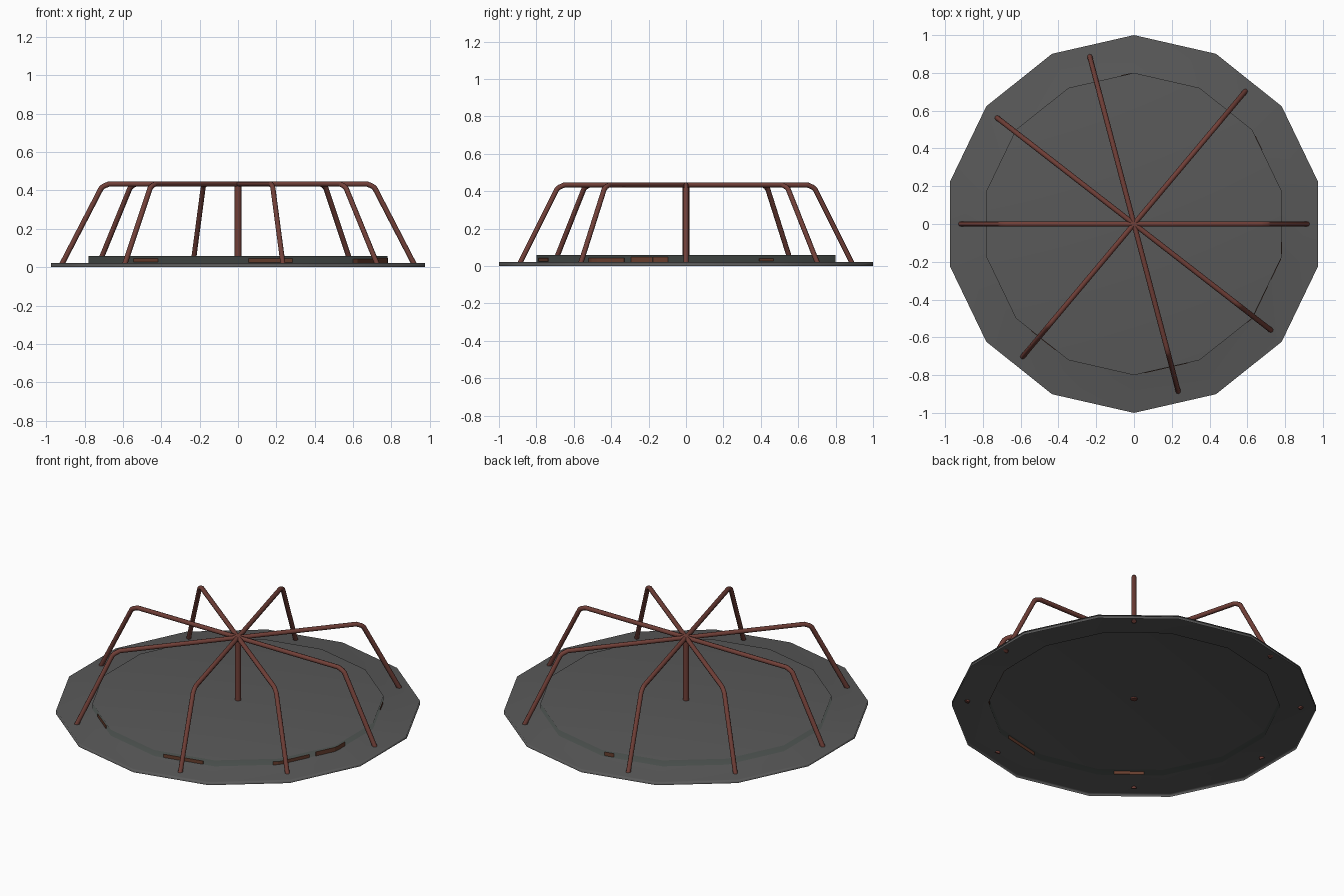
import bpy, bmesh, math
from mathutils import Vector

if "Cube" in bpy.data.objects:
    bpy.data.objects.remove(bpy.data.objects["Cube"])

SIDES = 14


def material(name, rgb):
    m = bpy.data.materials.new(name)
    m.diffuse_color = (*rgb, 1)
    m.use_nodes = True
    m.node_tree.nodes["Principled BSDF"].inputs["Base Color"].default_value = m.diffuse_color
    return m


deck_grey = material("deck_grey", (0.100, 0.100, 0.100))
step_grey = material("step_grey_green", (0.076, 0.088, 0.082))
rust = material("rust_brown", (0.135, 0.048, 0.027))
pipe_red = material("pipe_red_brown", (0.165, 0.050, 0.039))


def finish(bm, name, mats):
    mesh = bpy.data.meshes.new(name)
    bm.to_mesh(mesh)
    bm.free()
    for m in mats:
        mesh.materials.append(m)
    ob = bpy.data.objects.new(name, mesh)
    bpy.context.collection.objects.link(ob)
    return ob


# Round platform: skirt, flange, step wall and raised top in one open sheet
bm = bmesh.new()
rings = []
for r, z in [(1.0, 0.0), (1.0, 0.022), (0.8, 0.022), (0.8, 0.058)]:
    ring = []
    for i in range(SIDES):
        a = math.pi / 2 + i * math.tau / SIDES
        ring.append(bm.verts.new((r * math.cos(a), r * math.sin(a), z)))
    rings.append(ring)
for k in range(3):
    for i in range(SIDES):
        j = (i + 1) % SIDES
        f = bm.faces.new((rings[k][i], rings[k][j], rings[k + 1][j], rings[k + 1][i]))
        f.material_index = 1 if k == 2 else 0
centre = bm.verts.new((0, 0, 0.058))
for i in range(SIDES):
    bm.faces.new((rings[3][i], rings[3][(i + 1) % SIDES], centre))
for f in bm.faces:
    f.smooth = True
platform = finish(bm, "platform", [deck_grey, step_grey])
wn = platform.modifiers.new("soft_normals", 'WEIGHTED_NORMAL')
wn.mode = 'FACE_AREA'
wn.keep_sharp = False


# Rust patches: thin strips that follow the step wall
def wall_point(deg, z):
    a = math.radians(deg)
    step = math.tau / SIDES
    off = (a - math.pi / 2) % step - step / 2
    r = 0.8 * math.cos(step / 2) / math.cos(off)
    return Vector((r * math.cos(a), r * math.sin(a), z))


bm = bmesh.new()
for a0, a1, z0, z1 in [(-134, -122, 0.026, 0.045), (-86, -69, 0.024, 0.044),
                       (-41, -25, 0.023, 0.042), (-22, -7, 0.023, 0.048),
                       (30, 36, 0.026, 0.040), (91, 95, 0.028, 0.050)]:
    n = max(2, int((a1 - a0) / 2))
    prev = None
    for i in range(n + 1):
        d = a0 + (a1 - a0) * i / n
        cur = (bm.verts.new(wall_point(d, z0)), bm.verts.new(wall_point(d, z1)))
        if prev:
            bm.faces.new((prev[0], cur[0], cur[1], prev[1]))
        prev = cur
patches = finish(bm, "rust_patches", [rust])
sol = patches.modifiers.new("thin", 'SOLIDIFY')
sol.thickness = 0.005
sol.offset = 0


# Tubes swept along a path lying in a vertical plane
def tube(name, path, radius, angle=0.0, sides=8):
    bm = bmesh.new()
    ca, sa = math.cos(angle), math.sin(angle)
    pts = [Vector((x * ca, x * sa, z)) for x, z in path]
    side = Vector((-sa, ca, 0))
    loops = []
    for i, p in enumerate(pts):
        t0 = (p - pts[i - 1]).normalized() if i else (pts[1] - p).normalized()
        t1 = (pts[i + 1] - p).normalized() if i < len(pts) - 1 else t0
        t = (t0 + t1).normalized()
        up = t.cross(side).normalized()
        miter = 1 / max(0.5, t.dot(t0))
        loops.append([bm.verts.new(p + radius * (math.cos(b) * side + math.sin(b) * miter * up))
                      for b in (k * math.tau / sides for k in range(sides))])
    for A, B in zip(loops, loops[1:]):
        for k in range(sides):
            j = (k + 1) % sides
            bm.faces.new((A[k], A[j], B[j], B[k]))
    bm.faces.new(loops[0])
    bm.faces.new(loops[-1])
    bmesh.ops.recalc_face_normals(bm, faces=bm.faces)
    for f in bm.faces:
        f.smooth = len(f.verts) == 4
    return finish(bm, name, [pipe_red])


# Four bent handrails crossing at the centre
half = [(0.918, 0.016), (0.713, 0.412), (0.700, 0.422), (0.672, 0.434)]
rail = [(-x, z) for x, z in half] + half[::-1]
for n, deg in enumerate((0, 50, 104.8, 142.2)):
    tube(f"handrail_{n + 1}", rail, 0.0135, math.radians(deg))

# Centre post
tube("centre_post", [(0, 0.05), (0, 0.44)], 0.018)
